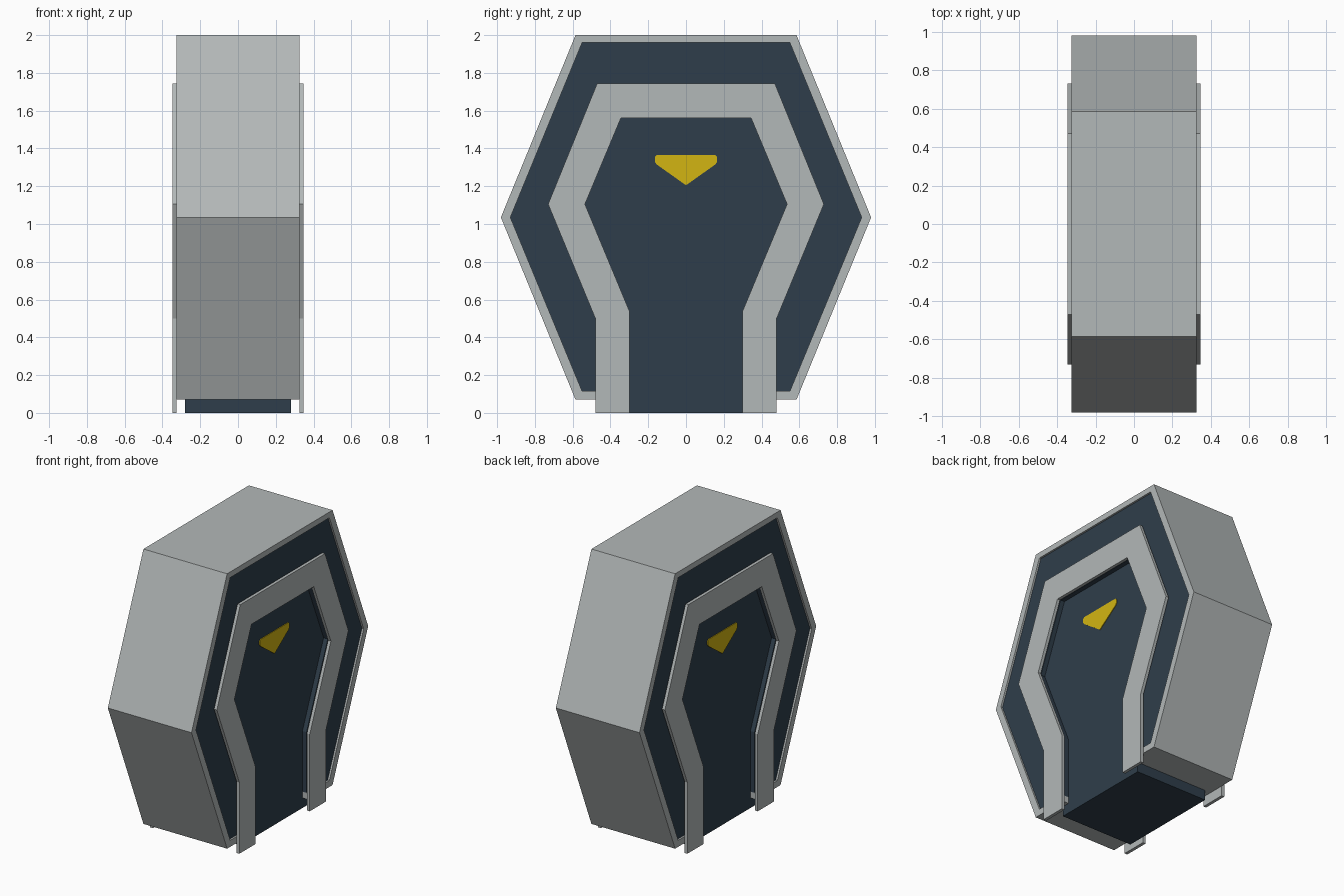
import bpy, bmesh

if "Cube" in bpy.data.objects:
    bpy.data.objects.remove(bpy.data.objects["Cube"])

def material(name, rgb):
    m = bpy.data.materials.new(name)
    m.diffuse_color = (*rgb, 1)
    m.use_nodes = True
    m.node_tree.nodes["Principled BSDF"].inputs["Base Color"].default_value = m.diffuse_color
    return m

grey = material("light grey", (0.45, 0.48, 0.48))
navy = material("dark slate blue", (0.028, 0.048, 0.070))
yellow = material("yellow", (0.65, 0.46, 0.006))

def mirrored(half):
    """Right half outline (y, z) -> full outline, mirrored across y = 0."""
    return half + [(-y, z) for y, z in reversed(half) if y > 0]

def arch(outer, inner):
    """Open band between two half outlines, both starting at the foot."""
    return mirrored(outer) + mirrored(inner)[::-1]

def prism(name, outline, spans, mat):
    """Extrude a (y, z) outline over each x span."""
    bm = bmesh.new()
    for x0, x1 in spans:
        face = bm.faces.new([bm.verts.new((x0, y, z)) for y, z in outline])
        ext = bmesh.ops.extrude_face_region(bm, geom=[face])
        for v in ext["geom"]:
            if isinstance(v, bmesh.types.BMVert):
                v.co.x = x1
    bmesh.ops.recalc_face_normals(bm, faces=bm.faces[:])
    me = bpy.data.meshes.new(name)
    bm.to_mesh(me)
    bm.free()
    me.materials.append(mat)
    ob = bpy.data.objects.new(name, me)
    bpy.context.collection.objects.link(ob)
    return ob

def both(a, b):
    return [(a, b), (-a, -b)]

FLOOR, PANEL, FACE, BAND = 0.28, 0.312, 0.325, 0.347

# hexagonal shell with a pocket on each side, open at the bottom
hexagon = [(0.585, 0.07), (0.98, 1.035), (0.585, 2.0)]
pocket = [(0.55, 0.115), (0.93, 1.035), (0.55, 1.96)]
shell = prism("shell", mirrored(hexagon), [(-FACE, FACE)], grey)
cutter = prism("pocket_cutter",
               mirrored([(0.315, 0.0), (0.315, 0.115)] + pocket),
               both(FLOOR, 0.4), grey)
mod = shell.modifiers.new("pockets", 'BOOLEAN')
mod.operation = 'DIFFERENCE'
mod.solver = 'EXACT'
mod.object = cutter
bpy.context.view_layer.objects.active = shell
bpy.ops.object.modifier_apply(modifier=mod.name)
bpy.data.objects.remove(cutter)

# pocket floors are dark
if len(shell.data.materials) < 2:
    shell.data.materials.append(navy)
else:
    shell.data.materials[1] = navy
for p in shell.data.polygons:
    p.material_index = int(abs(p.normal.x) > 0.9 and abs(p.center.x) < 0.3)

# raised dark panels around the arch opening
opening = [(0.315, 0.115), (0.315, 0.54), (0.55, 1.105), (0.355, 1.57)]
prism("outer_panel", arch(pocket, opening), both(FLOOR, PANEL), navy)

# arch bands standing on the ground
band_outer = [(0.48, 0), (0.48, 0.5), (0.73, 1.105), (0.47, 1.745)]
band_inner = [(0.30, 0), (0.30, 0.54), (0.535, 1.105), (0.345, 1.56)]
prism("arch_band", arch(band_outer, band_inner), both(FACE, BAND), grey)

# base block under the shell
prism("base", mirrored([(0.37, 0), (0.37, 0.07)]), [(-FLOOR, FLOOR)], navy)

# yellow pointer plates
pointer = [(0, 1.205), (0.155, 1.315), (0.165, 1.33), (0.165, 1.355), (0.155, 1.365)]
prism("pointer", mirrored(pointer), both(FLOOR, FLOOR + 0.005), yellow)
